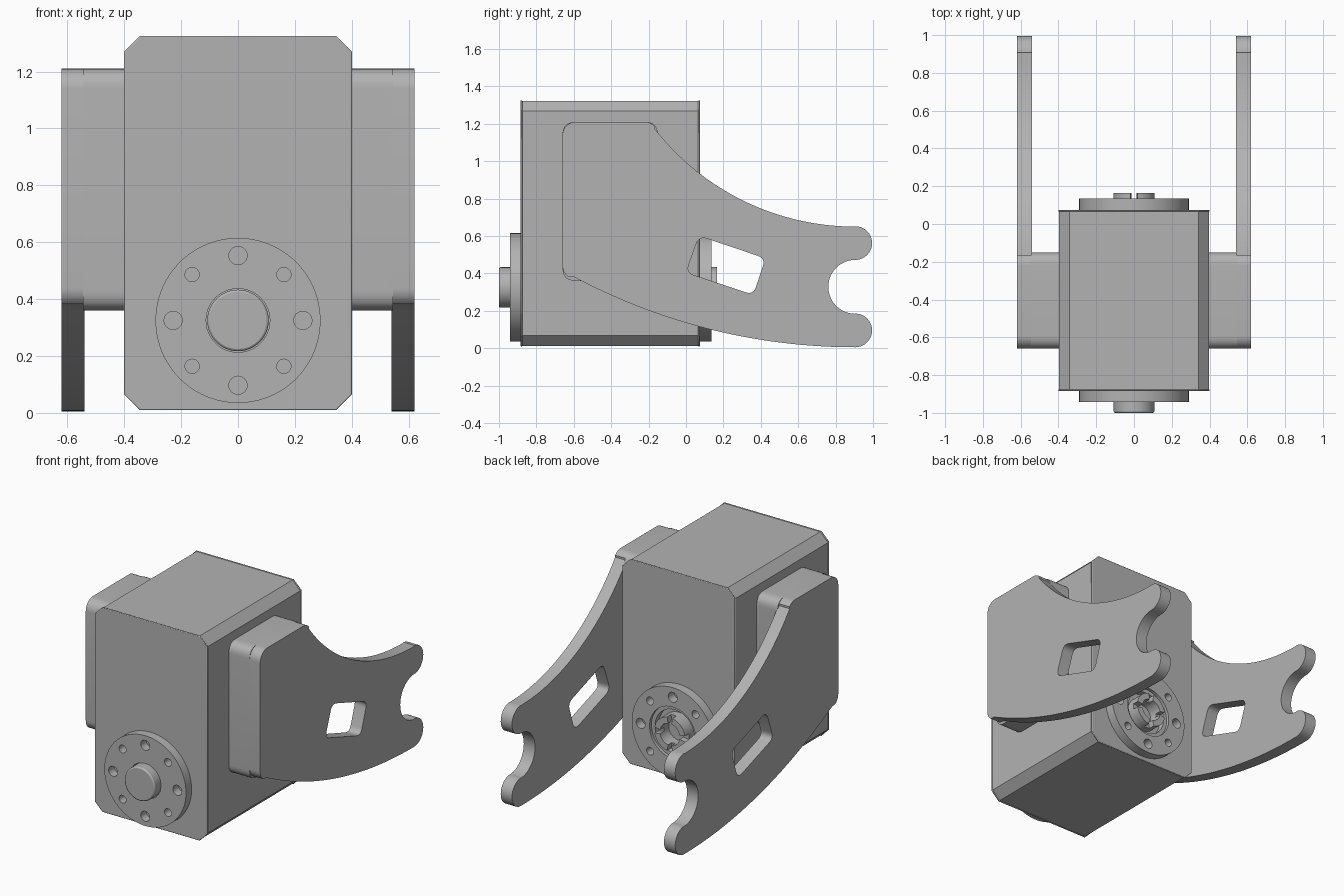
import bpy, bmesh, math
from math import sin, cos, pi, radians

if "Cube" in bpy.data.objects:
    bpy.data.objects.remove(bpy.data.objects["Cube"])

grey = bpy.data.materials.new("grey metal")
grey.diffuse_color = (0.45, 0.45, 0.45, 1)
grey.use_nodes = True
grey.node_tree.nodes["Principled BSDF"].inputs["Base Color"].default_value = grey.diffuse_color


def arc(cx, cy, r, a0, a1, n=16):
    """Points on an arc, angles in degrees."""
    return [(cx + r * cos(radians(a0 + (a1 - a0) * i / n)),
             cy + r * sin(radians(a0 + (a1 - a0) * i / n))) for i in range(n + 1)]


def circle(cx, cy, r, n=48):
    return arc(cx, cy, r, 0, 360, n)[:-1]


def rounded(points, r, n=6):
    """Round every corner of a polygon with a small quadratic curve."""
    out = []
    for i, (x, y) in enumerate(points):
        (ax, ay), (bx, by) = points[i - 1], points[(i + 1) % len(points)]
        la, lb = math.hypot(ax - x, ay - y), math.hypot(bx - x, by - y)
        p = (x + (ax - x) * r / la, y + (ay - y) * r / la)
        q = (x + (bx - x) * r / lb, y + (by - y) * r / lb)
        for k in range(n + 1):
            t = k / n
            u, v, w = (1 - t) ** 2, 2 * t * (1 - t), t * t
            out.append((u * p[0] + v * x + w * q[0], u * p[1] + v * y + w * q[1]))
    return out


def plate(name, loops, axis, lo, hi, bevel=0):
    """Extrude outlines (inner loops become holes) along x or y."""
    cu = bpy.data.curves.new(name, 'CURVE')
    cu.dimensions, cu.fill_mode = '2D', 'BOTH'
    cu.extrude = abs(hi - lo) / 2
    for loop in loops:
        s = cu.splines.new('POLY')
        s.points.add(len(loop) - 1)
        for p, (u, v) in zip(s.points, loop):
            p.co = (u, v, 0, 1)
        s.use_cyclic_u = True
    tmp = bpy.data.objects.new("outline", cu)
    bpy.context.collection.objects.link(tmp)
    bpy.context.view_layer.update()
    me = bpy.data.meshes.new_from_object(
        tmp.evaluated_get(bpy.context.evaluated_depsgraph_get()))
    bpy.data.objects.remove(tmp)
    bpy.data.curves.remove(cu)
    mid = (lo + hi) / 2
    bm = bmesh.new()
    bm.from_mesh(me)
    for v in bm.verts:
        a, b, c = v.co
        v.co = (c + mid, a, b) if axis == 'x' else (a, c + mid, b)
    bmesh.ops.remove_doubles(bm, verts=bm.verts, dist=1e-5)
    bmesh.ops.dissolve_limit(bm, angle_limit=0.01, verts=bm.verts, edges=bm.edges)
    bmesh.ops.recalc_face_normals(bm, faces=bm.faces)
    bm.to_mesh(me)
    bm.free()
    me.name = name
    me.materials.clear()
    me.materials.append(grey)
    ob = bpy.data.objects.new(name, me)
    bpy.context.collection.objects.link(ob)
    bpy.context.view_layer.objects.active = ob
    ob.select_set(True)
    if bevel:
        m = ob.modifiers.new("edge", 'BEVEL')
        m.width, m.segments, m.limit_method = bevel, 2, 'ANGLE'
        m.angle_limit = radians(60)
    bpy.ops.object.shade_smooth_by_angle(angle=radians(30))
    ob.select_set(False)
    return ob


# Housing: chamfered box with end covers and a shallow seam behind each
def housing(inset):
    x, lo, hi, c = 0.40 - inset, 0.01 + inset, 1.325 - inset, 0.055
    return [(-x + c, lo), (x - c, lo), (x, lo + c), (x, hi - c),
            (x - c, hi), (-x + c, hi), (-x, hi - c), (-x, lo + c)]


plate("housing", [housing(0.003)], 'y', -0.876, 0.066)
plate("front_cover", [housing(0)], 'y', -0.885, -0.875, 0.004)
plate("rear_cover", [housing(0)], 'y', 0.065, 0.075, 0.004)

# Output flanges with their bolt holes
CZ = 0.325
holes = []
for k in range(4):
    a = k * pi / 2
    holes.append(circle(0.228 * cos(a), CZ + 0.228 * sin(a), 0.032, 24))
    a += pi / 4
    holes.append(circle(0.228 * cos(a), CZ + 0.228 * sin(a), 0.025, 24))
disc = circle(0, CZ, 0.29, 96)
plate("front_flange", [disc, circle(0, CZ, 0.112)] + holes, 'y', -0.942, -0.88)
plate("front_hub", [circle(0, CZ, 0.108, 64)], 'y', -1.0, -0.88, 0.008)
plate("rear_flange", [disc, circle(0, CZ, 0.165, 64)] + holes, 'y', 0.07, 0.135)
plate("rear_step", [circle(0, CZ, 0.165, 64), circle(0, CZ, 0.14, 64)], 'y', 0.07, 0.115)

# Hollow rear hub with a slotted rim
plate("rear_hub", [circle(0, CZ, 0.11, 64), circle(0, CZ, 0.07)], 'y', 0.07, 0.125)
for k in range(4):
    a0, a1 = k * 90 + 10, k * 90 + 80
    plate("rear_hub_tooth", [arc(0, CZ, 0.11, a0, a1) + arc(0, CZ, 0.07, a1, a0)],
          'y', 0.12, 0.165)

# Bracket arm outline in y and z: curved edges, forked tip and a window
arm = (arc(-0.59, 1.14, 0.07, 180, 90, 8)
       + arc(-0.22, 1.14, 0.07, 90, 40, 8)
       + arc(0.905, 2.01, 1.36, 218, 270, 32)
       + arc(0.905, 0.562, 0.09, 88, -90, 20)
       + arc(0.905, 0.328, 0.144, 92, 268, 28)
       + arc(0.905, 0.095, 0.09, 90, -90, 20)
       + arc(0.905, 3.205, 3.2, 269.8, 242, 32)
       + arc(-0.59, 0.44, 0.07, 235, 180, 6))
window = rounded([(0.07, 0.60), (0.425, 0.48), (0.36, 0.285), (0.0, 0.405)], 0.045)
block = rounded([(-0.66, 0.36), (-0.15, 0.36), (-0.15, 1.21), (-0.66, 1.21)], 0.07, 8)

# Bracket arms and the mounting blocks that join them to the housing
for side, s in (("left", -1), ("right", 1)):
    lo, hi = sorted((s * 0.54, s * 0.62))
    plate(side + "_arm", [arm, window], 'x', lo, hi)
    lo, hi = sorted((s * 0.39, s * 0.545))
    plate(side + "_mounting_block", [block], 'x', lo, hi)
